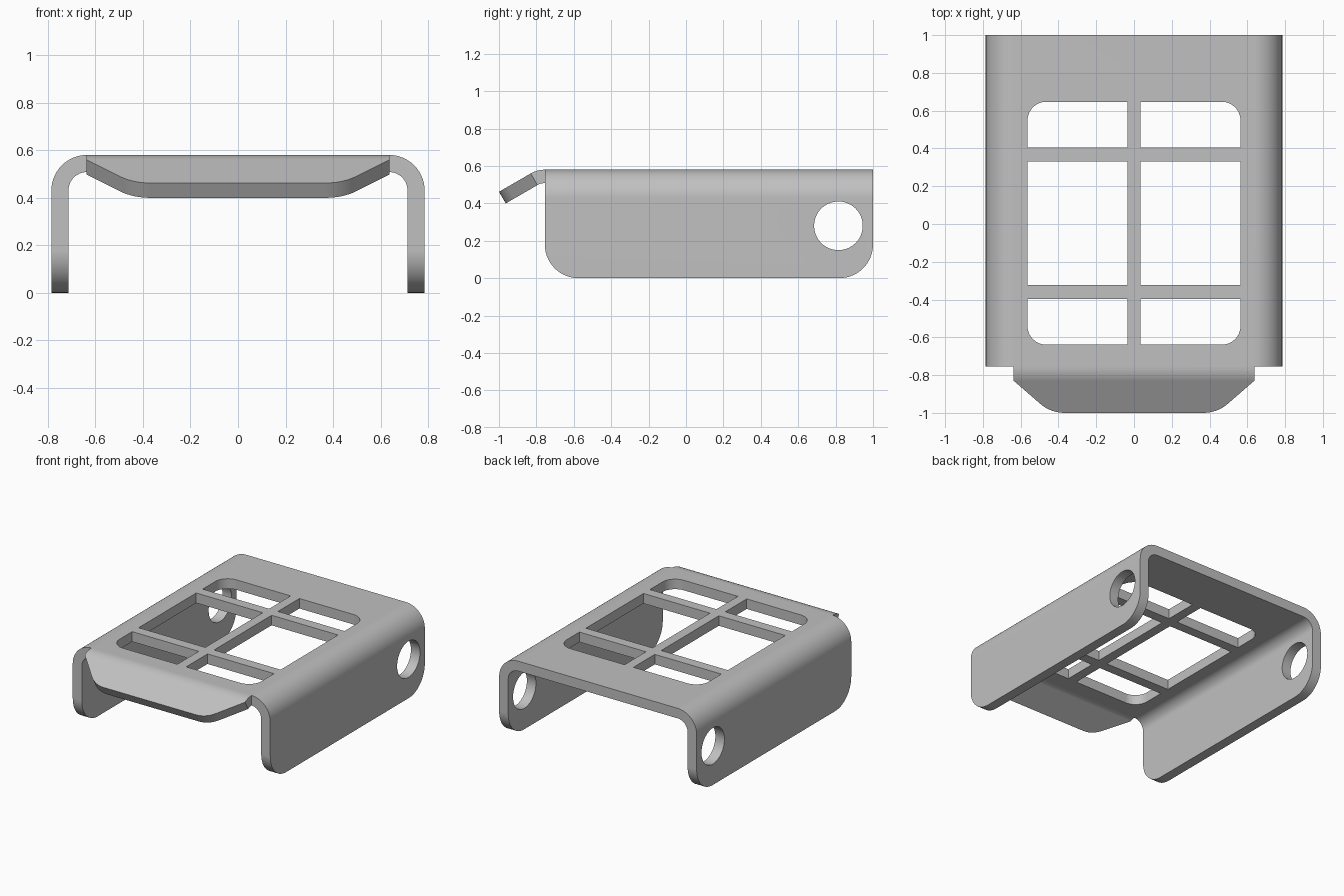
import bpy, bmesh, math
from mathutils import Vector

if "Cube" in bpy.data.objects:
    bpy.data.objects.remove(bpy.data.objects["Cube"])

W, H, T = 0.785, 0.58, 0.072        # half width, height, sheet thickness
R = 0.15                            # outer bend radius
FRONT, BACK = -0.755, 1.0           # ends of the channel

steel = bpy.data.materials.new("grey_steel")
steel.diffuse_color = (0.53, 0.53, 0.53, 1)
steel.use_nodes = True
steel.node_tree.nodes["Principled BSDF"].inputs["Base Color"].default_value = steel.diffuse_color


def fillet(corners, steps=14):
    """Closed outline from (u, v, radius) corners."""
    out = []
    for i, (u, v, r) in enumerate(corners):
        p = Vector((u, v))
        if r == 0:
            out.append(p)
            continue
        a = (Vector(corners[i - 1][:2]) - p).normalized()
        b = (Vector(corners[(i + 1) % len(corners)][:2]) - p).normalized()
        half = a.angle(b) / 2
        c = p + (a + b).normalized() * r / math.sin(half)
        s, e = p + a * r / math.tan(half) - c, p + b * r / math.tan(half) - c
        a0 = math.atan2(s.y, s.x)
        sweep = math.atan2(s.x * e.y - s.y * e.x, s.dot(e))
        for k in range(steps + 1):
            t = a0 + sweep * k / steps
            out.append(c + Vector((math.cos(t), math.sin(t))) * r)
    return out


def prism(bm, outline, axis, lo, hi):
    """Extrude an outline along an axis (0 = x, 1 = y, 2 = z)."""
    def place(p, d):
        q = [p.x, p.y]
        q.insert(axis, d)
        return bm.verts.new(q)
    a = [place(p, lo) for p in outline]
    b = [place(p, hi) for p in outline]
    n = len(a)
    bm.faces.new(a)
    bm.faces.new(b[::-1])
    for i in range(n):
        bm.faces.new((a[i], b[i], b[(i + 1) % n], a[(i + 1) % n]))


def finish(name, bm):
    bmesh.ops.recalc_face_normals(bm, faces=bm.faces)
    me = bpy.data.meshes.new(name)
    bm.to_mesh(me)
    bm.free()
    ob = bpy.data.objects.new(name, me)
    me.materials.append(steel)
    bpy.context.collection.objects.link(ob)
    return ob


def combine(ob, tool, operation):
    m = ob.modifiers.new(operation, 'BOOLEAN')
    m.operation, m.object, m.solver = operation, tool, 'EXACT'
    bpy.context.view_layer.objects.active = ob
    bpy.ops.object.modifier_apply(modifier=m.name)
    bpy.data.objects.remove(tool)


# Bent channel: top plate and two side walls
bm = bmesh.new()
I = W - T
prism(bm, fillet([(-W, -0.1, 0), (-W, H, R), (W, H, R), (W, -0.1, 0),
                  (I, -0.1, 0), (I, H - T, R - T), (-I, H - T, R - T), (-I, -0.1, 0)]),
      1, FRONT - 0.1, BACK + 0.1)
bracket = finish("bracket", bm)

# Side silhouette with rounded lower corners
bm = bmesh.new()
prism(bm, fillet([(FRONT, 0, 0.18), (BACK, 0, 0.18), (BACK, 1, 0), (FRONT, 1, 0)]), 0, -1, 1)
combine(bracket, finish("side_trim", bm), 'INTERSECT')

# Round holes through both side walls
bm = bmesh.new()
prism(bm, [Vector((0.815 + 0.13 * math.cos(k * math.tau / 64),
                   0.28 + 0.13 * math.sin(k * math.tau / 64))) for k in range(64)], 0, -1, 1)
combine(bracket, finish("hole_cutter", bm), 'DIFFERENCE')

# Six windows in the top plate, rounded at the outer corners
bm = bmesh.new()
X0, X1, RC = 0.035, 0.564, 0.1
for s in (-1, 1):
    for y0, y1, r0, r1 in ((-0.639, -0.396, RC, 0), (-0.322, 0.331, 0, 0), (0.404, 0.647, 0, RC)):
        prism(bm, fillet([(s * X0, y0, 0), (s * X1, y0, r0), (s * X1, y1, r1), (s * X0, y1, 0)]),
              2, 0.45, 0.7)
combine(bracket, finish("window_cutter", bm), 'DIFFERENCE')

# Front lip: bent down 30 degrees, then tapering with rounded corners
TW, L, RL, BEND = 0.637, 0.196, 0.18, math.radians(30)
rows = []                                    # (bend angle, distance past bend, half width)
for k in range(7):
    rows.append((BEND * k / 6, 0, TW))
cx = TW - L - RL * math.tan(math.pi / 8)
for k in range(11):
    a = math.pi / 4 * (1 + k / 10)
    rows.append((BEND, L - RL + RL * math.sin(a), cx + RL * math.cos(a)))
bm = bmesh.new()
rings = []
for ang, s, w in rows:
    def at(x, rad):
        return bm.verts.new((x, FRONT - rad * math.sin(ang) - s * math.cos(ang),
                             H - R + rad * math.cos(ang) - s * math.sin(ang)))
    rings.append([at(-w, R), at(w, R), at(w, R - T), at(-w, R - T)])
for a, b in zip(rings, rings[1:]):
    for i in range(4):
        j = (i + 1) % 4
        bm.faces.new((a[i], a[j], b[j], b[i]))
bm.faces.new(rings[0])
bm.faces.new(rings[-1])
combine(bracket, finish("front_lip", bm), 'UNION')

# Smooth bends, crisp sheet edges
bpy.context.view_layer.objects.active = bracket
bracket.select_set(True)
bpy.ops.object.shade_smooth_by_angle(angle=math.radians(25))
wn = bracket.modifiers.new("weighted_normals", 'WEIGHTED_NORMAL')
wn.keep_sharp = True
